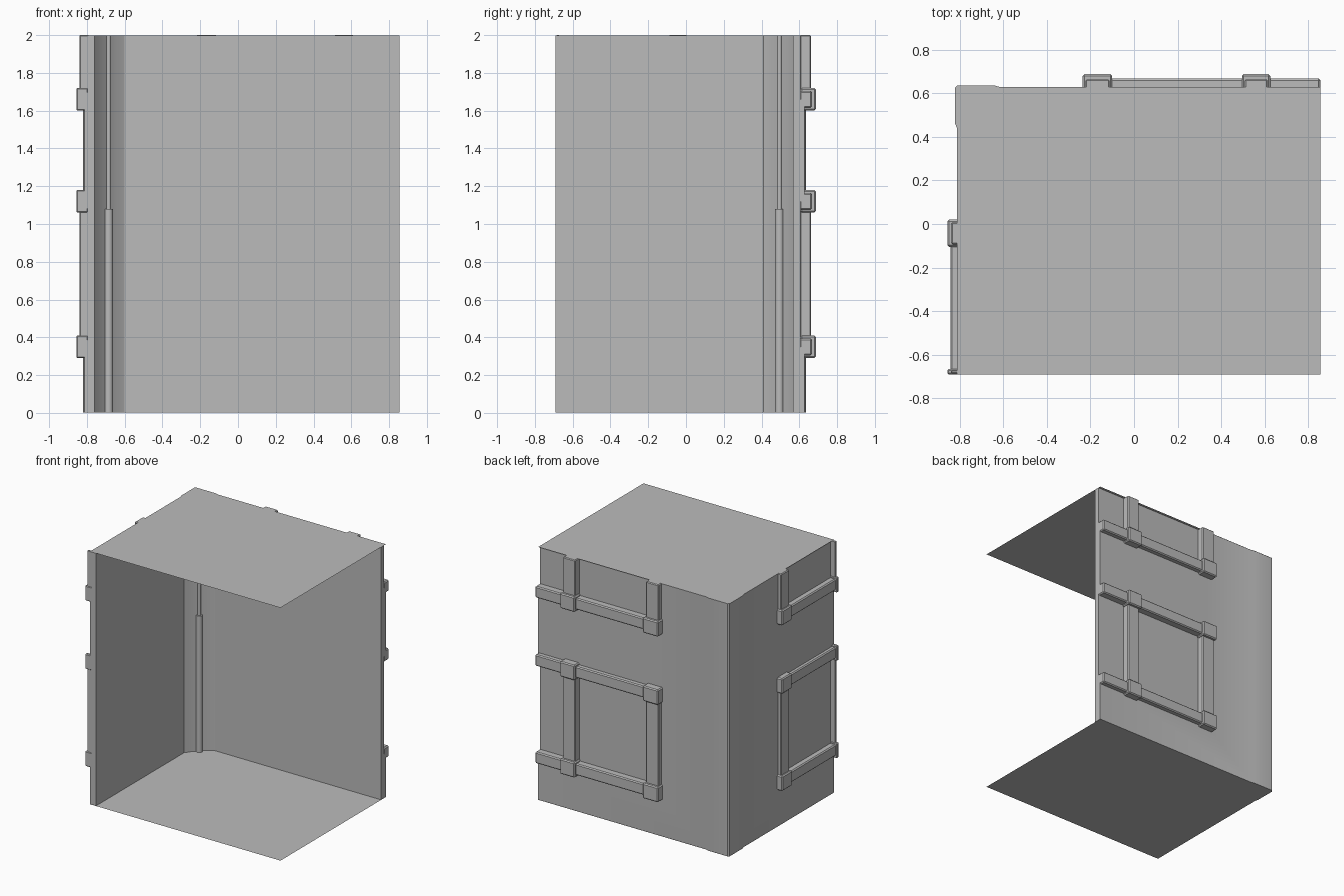
import bpy, bmesh, math

cube = bpy.data.objects.get("Cube")
if cube:
    bpy.data.objects.remove(cube, do_unlink=True)

grey = bpy.data.materials.new("plain grey")
grey.use_nodes = True
grey.diffuse_color = (0.5, 0.5, 0.5, 1)
grey.node_tree.nodes["Principled BSDF"].inputs["Base Color"].default_value = (0.5, 0.5, 0.5, 1)


def finish(name, bm):
    bmesh.ops.recalc_face_normals(bm, faces=bm.faces)
    mesh = bpy.data.meshes.new(name)
    bm.to_mesh(mesh)
    bm.free()
    mesh.materials.append(grey)
    ob = bpy.data.objects.new(name, mesh)
    bpy.context.collection.objects.link(ob)
    return ob


def prism(name, outline, z0, z1):
    bm = bmesh.new()
    base = bm.faces.new([bm.verts.new((x, y, z0)) for x, y in outline])
    if z1 > z0:
        up = bmesh.ops.extrude_face_region(bm, geom=[base])["geom"]
        for v in up:
            if isinstance(v, bmesh.types.BMVert):
                v.co.z = z1
    return finish(name, bm)


def box(name, x0, x1, y0, y1, z0, z1, bevel=0.0):
    ob = prism(name, [(x0, y0), (x1, y0), (x1, y1), (x0, y1)], z0, z1)
    if bevel:
        mod = ob.modifiers.new("soft edges", "BEVEL")
        mod.width = bevel
        mod.segments = 1
    return ob


def smooth(ob, angle=30):
    bpy.ops.object.select_all(action="DESELECT")
    ob.select_set(True)
    bpy.context.view_layer.objects.active = ob
    bpy.ops.object.shade_smooth_by_angle(angle=math.radians(angle))


# Extents of the room
SIDE, RIGHT, FRONT, BACK = -0.812, 0.855, -0.69, 0.627
TOP = 2.0

# Outside of the two walls, with a slightly raised corner strip
outer = [(SIDE, FRONT), (SIDE, 0.44), (-0.82, 0.46), (-0.82, 0.625),
         (-0.81, 0.635), (-0.64, 0.635), (-0.61, BACK), (RIGHT, BACK)]
inner = [(RIGHT, 0.567), (-0.6, 0.567), (-0.65, 0.535),
         (-0.725, 0.46), (-0.76, 0.41), (-0.76, FRONT)]
walls = prism("corner_walls", outer + inner, 0.001, TOP - 0.001)

# Floor and ceiling sheets
for name, z in (("floor", 0.0), ("ceiling", TOP)):
    prism(name, outer + [(RIGHT, FRONT)], z, z)

# Corner post, thicker in its lower half
for name, r, z0, z1 in (("corner_post_lower", 0.024, 0.001, 1.08),
                        ("corner_post_upper", 0.013, 1.08, TOP - 0.001)):
    ring = [(-0.685 + r * math.cos(i * math.pi / 6), 0.495 + r * math.sin(i * math.pi / 6))
            for i in range(12)]
    smooth(prism(name, ring, z0, z1), 40)

# Rows of frame rails, as (bottom, top)
SILL, HEAD, UPPER = (0.29, 0.41), (1.06, 1.18), (1.6, 1.72)


def window_frames(prefix, place, near, posts, end):
    """place(name, a0, a1, d0, d1, z0, z1, bevel): a runs along the wall, d is depth outwards."""
    for i, (z0, z1) in enumerate((SILL, HEAD, UPPER)):
        place(f"{prefix}_rail_{i}", near, end, -0.025, 0.04, z0 + 0.015, z1 - 0.015, 0.008)
        for j, (a0, a1) in enumerate(posts):
            place(f"{prefix}_block_{i}_{j}", a0, a1, -0.02, 0.06 if prefix == "back" else 0.044,
                  z0, z1, 0.008)
    for j, (a0, a1) in enumerate(posts):
        inset = min(0.012, (a1 - a0) / 6)
        for part, z0, z1 in (("lower", SILL[0] + 0.05, HEAD[1] - 0.05),
                             ("upper", UPPER[0] + 0.05, TOP)):
            place(f"{prefix}_post_{part}_{j}", a0 + inset, a1 - inset, -0.025, 0.036,
                  z0, z1, 0.006)


def on_back(name, a0, a1, d0, d1, z0, z1, bevel):
    return box(name, a0, a1, BACK + d0, BACK + d1, z0, z1, bevel)


def on_side(name, a0, a1, d0, d1, z0, z1, bevel):
    scale = 0.75 if "rail" in name or "post" in name else 1
    return box(name, SIDE - d1 * scale, SIDE - d0, -a1, -a0, z0, z1, min(bevel, (a1 - a0) / 4))


window_frames("back", on_back, -0.22, [(-0.235, -0.1), (0.495, 0.625)], RIGHT)
window_frames("side", on_side, -0.01, [(-0.02, 0.105), (0.665, -FRONT)], -FRONT)

# Shallow window recesses behind the frames
for part, z0, z1 in (("lower", 0.35, 1.12), ("upper", 1.66, 2.1)):
    for cutter in (on_back(f"back_recess_{part}", -0.16, 1.0, -0.02, 0.1, z0, z1, 0),
                   on_side(f"side_recess_{part}", 0.04, 0.8, -0.015, 0.1, z0, z1, 0)):
        cutter.hide_render = True
        cutter.hide_set(True)
        mod = walls.modifiers.new(cutter.name, "BOOLEAN")
        mod.operation = "DIFFERENCE"
        mod.solver = "EXACT"
        mod.object = cutter
smooth(walls, 25)
